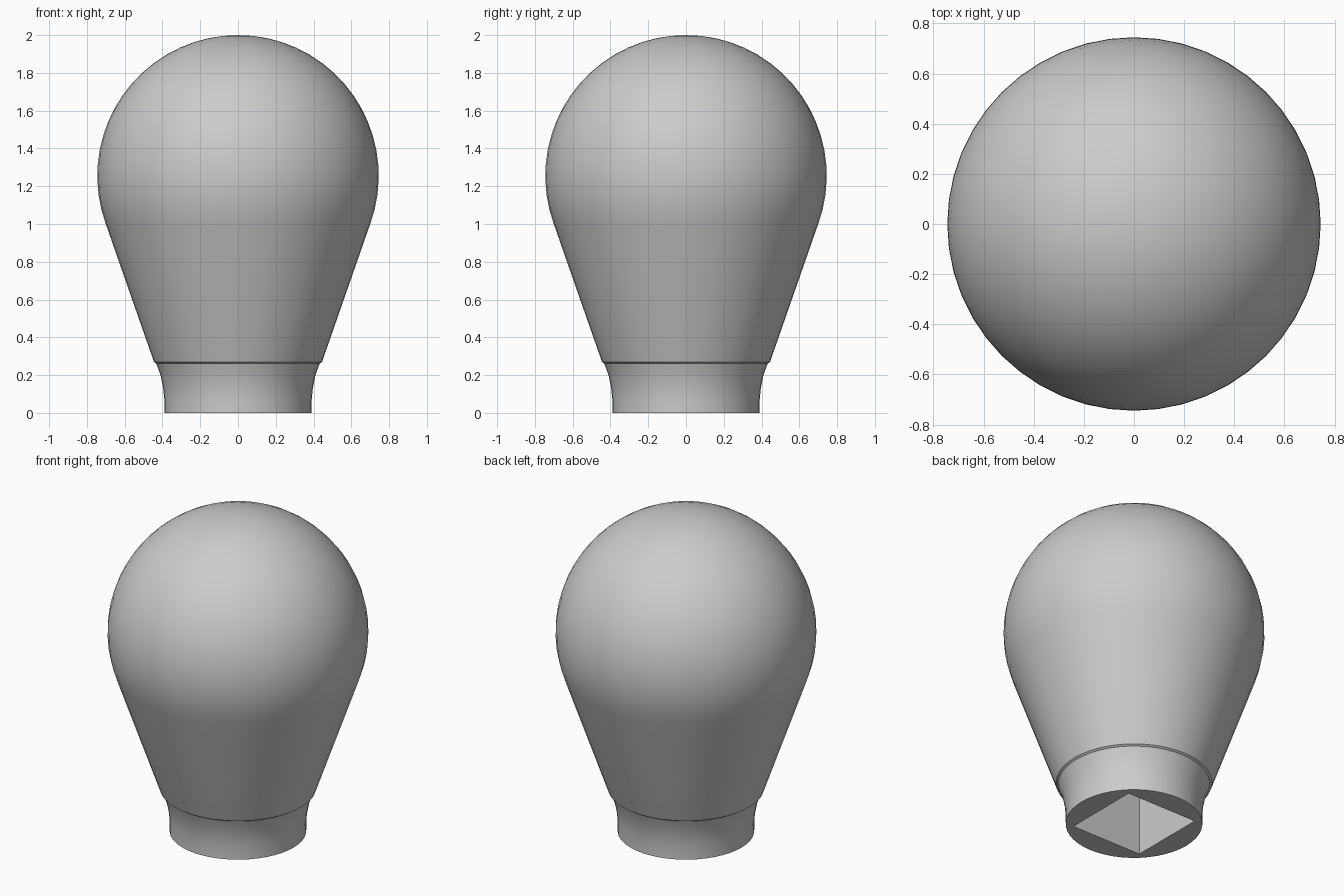
import bpy, bmesh, math

if "Cube" in bpy.data.objects:
    bpy.data.objects.remove(bpy.data.objects["Cube"], do_unlink=True)

SEGMENTS = 48
HOLE_SIDE, HOLE_DEPTH = 0.49, 0.8

# Single plain grey material
grey = bpy.data.materials.new("plain grey")
grey.use_nodes = True
grey.diffuse_color = (0.6, 0.6, 0.6, 1)
grey.node_tree.nodes["Principled BSDF"].inputs["Base Color"].default_value = (0.6, 0.6, 0.6, 1)

# Half profile: flared foot, small lip, straight taper, round head
radius, centre = 0.745, 1.255
profile = [(0, 0), (0.39, 0), (0.39, 0.07), (0.396, 0.13), (0.41, 0.2),
           (0.433, 0.262), (0.445, 0.27)]
start, rings = -20, 18
for i in range(rings + 1):
    a = math.radians(start + (90 - start) * i / rings)
    profile.append((radius * math.cos(a), centre + radius * math.sin(a)))
profile[-1] = (0, centre + radius)

# Spin the profile into the knob
bm = bmesh.new()
verts = [bm.verts.new((r, 0, z)) for r, z in profile]
edges = [bm.edges.new(pair) for pair in zip(verts, verts[1:])]
bmesh.ops.spin(bm, geom=verts + edges, cent=(0, 0, 0), axis=(0, 0, 1),
               angle=math.tau, steps=SEGMENTS, use_duplicate=False)
bmesh.ops.remove_doubles(bm, verts=bm.verts, dist=0.0005)
bmesh.ops.dissolve_faces(bm, faces=[f for f in bm.faces if f.calc_center_median().z < 0.001])
bmesh.ops.recalc_face_normals(bm, faces=bm.faces)
mesh = bpy.data.meshes.new("knob")
bm.to_mesh(mesh)
bm.free()
knob = bpy.data.objects.new("knob", mesh)
bpy.context.collection.objects.link(knob)
mesh.materials.append(grey)

# Square socket cut up into the base
bpy.ops.mesh.primitive_cube_add(size=1, location=(0, 0, HOLE_DEPTH / 2 - 0.1))
cutter = bpy.context.object
cutter.name = "socket_cutter"
cutter.scale = (HOLE_SIDE, HOLE_SIDE, HOLE_DEPTH + 0.2)
cutter.hide_render = True
cutter.data.materials.append(grey)
cut = knob.modifiers.new("socket", 'BOOLEAN')
cut.operation = 'DIFFERENCE'
cut.solver = 'EXACT'
cut.object = cutter

bpy.ops.object.select_all(action='DESELECT')
knob.select_set(True)
bpy.context.view_layer.objects.active = knob
bpy.ops.object.modifier_apply(modifier=cut.name)
bpy.data.objects.remove(cutter, do_unlink=True)
bpy.ops.object.shade_smooth_by_angle(angle=math.radians(25))
